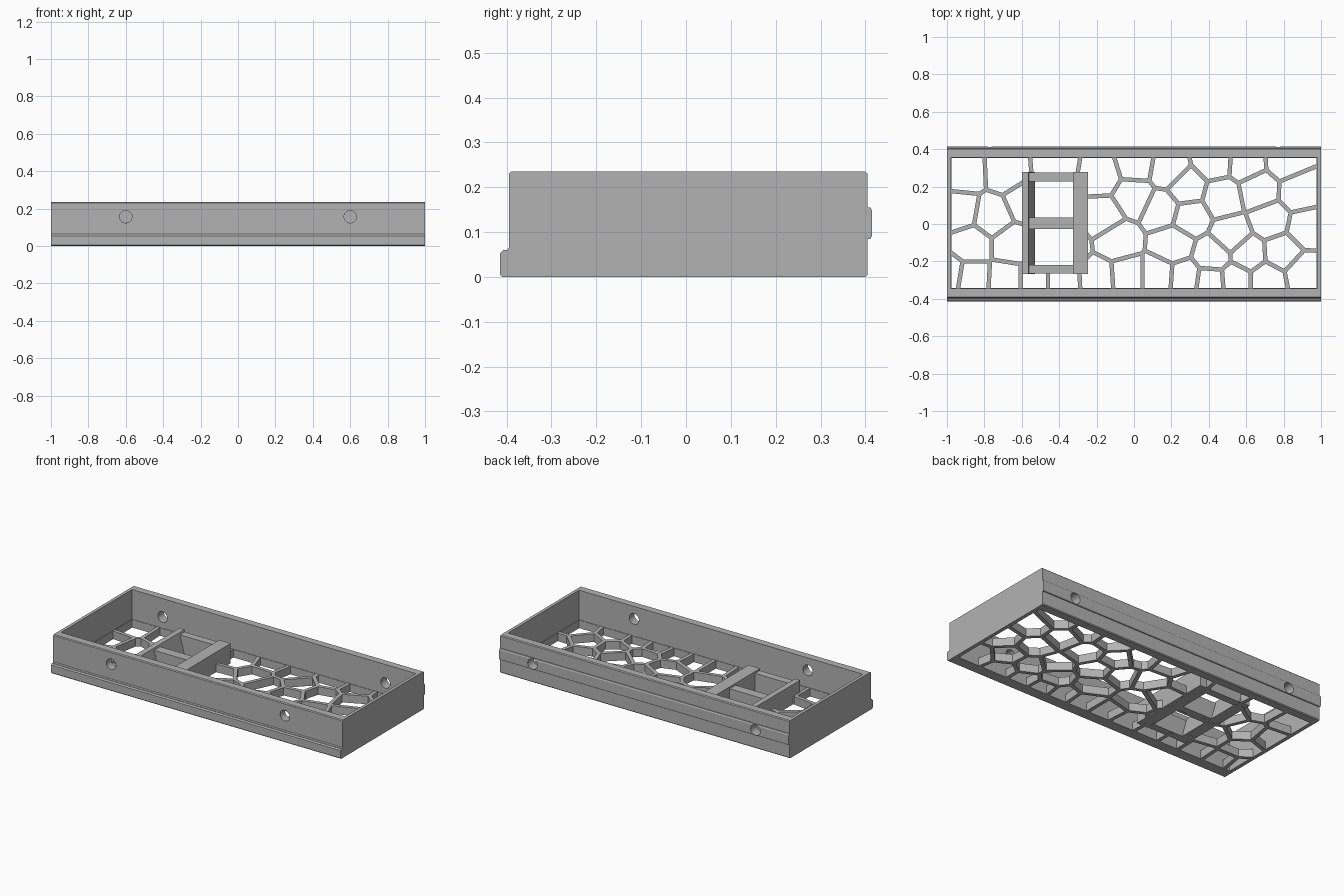
import bpy
import bmesh
from mathutils import Vector, Matrix

old = bpy.data.objects.get("Cube")
if old:
    bpy.data.objects.remove(old, do_unlink=True)

grey = bpy.data.materials.new("plain_grey")
grey.use_nodes = True
grey.diffuse_color = (0.45, 0.45, 0.45, 1)
grey.node_tree.nodes["Principled BSDF"].inputs["Base Color"].default_value = grey.diffuse_color


def add_prism(bm, points, direction):
    """Extrude a closed outline of 3D points along a direction."""
    verts = [bm.verts.new(p) for p in points]
    face = bm.faces.new(verts)
    out = bmesh.ops.extrude_face_region(bm, geom=[face])
    moved = [g for g in out["geom"] if isinstance(g, bmesh.types.BMVert)]
    bmesh.ops.translate(bm, verts=moved, vec=direction)
    if face.is_valid:
        return
    bm.faces.new(verts)


def add_box(bm, x0, x1, y0, y1, z0, z1):
    size = Matrix.Diagonal((x1 - x0, y1 - y0, z1 - z0, 1))
    place = Matrix.Translation(((x0 + x1) / 2, (y0 + y1) / 2, (z0 + z1) / 2))
    bmesh.ops.create_cube(bm, size=1, matrix=place @ size)


def finish(bm, name):
    bmesh.ops.recalc_face_normals(bm, faces=bm.faces)
    mesh = bpy.data.meshes.new(name)
    bm.to_mesh(mesh)
    bm.free()
    mesh.materials.append(grey)
    obj = bpy.data.objects.new(name, mesh)
    bpy.context.scene.collection.objects.link(obj)
    return obj


def clip(poly, point, normal):
    """Keep the part of a polygon behind a line."""
    result = []
    for a, b in zip(poly, poly[1:] + poly[:1]):
        da, db = (a - point).dot(normal), (b - point).dot(normal)
        if da <= 0:
            result.append(a)
        if da * db < 0:
            result.append(a + (b - a) * (da / (da - db)))
    return result


# Tray body: one side profile (y, z) with front ledge and back rail
profile = [(-.41, 0), (.40, 0), (.405, .005), (.405, .085), (.411, .085), (.415, .092),
           (.415, .148), (.411, .155), (.405, .155), (.405, .23), (.40, .235),
           (-.39, .235), (-.395, .23), (-.395, .065), (-.4, .06), (-.408, .06),
           (-.415, .053), (-.415, .005)]
bm = bmesh.new()
add_prism(bm, [Vector((-1, y, z)) for y, z in profile], Vector((2, 0, 0)))
tray = finish(bm, "tray")

FLOOR = .05
cutters = []

# Main cavity
bm = bmesh.new()
add_box(bm, -.98, .98, -.345, .355, FLOOR, .4)
cutters.append(finish(bm, "cavity_cutter"))

# Round holes: two through the front wall, two through the back wall
bm = bmesh.new()
for x, y, z, r in ((.6, -.39, .157, .033), (.77, .39, .12, .033)):
    for side in (-1, 1):
        place = Matrix.Translation((side * x, y, z)) @ Matrix.Rotation(1.5708, 4, "X")
        bmesh.ops.create_cone(bm, cap_ends=True, segments=32, radius1=r, radius2=r,
                              depth=.14, matrix=place)
cutters.append(finish(bm, "hole_cutter"))

# Floor lattice: centres of the irregular cells, in hundredths
centres = [
    (-91, 27), (-68, 28), (-93, 7), (-76, 4), (-58, 12), (-87, -11), (-65, -11),
    (-99, -27), (-87, -29), (-68, -30), (-53, -30), (-39, -30), (-42, 30),
    (-18, 26), (1, 32), (18, 29), (43, 34), (60, 33), (81, 34),
    (-38, 8), (-36, -12), (-17, 4), (0, 15), (15, 8), (28, 19), (30, 4), (47, 14),
    (67, 18), (88, 17), (73, 2), (92, -2), (52, -6), (-9, -9), (21, -11),
    (42, -17), (61, -16), (79, -15), (-19, -29), (-4, -28), (13, -28),
    (27, -29), (41, -31), (54, -30), (71, -30), (91, -26)]
seeds = [Vector(c) / 100 for c in centres]
HALF = .0115
bm = bmesh.new()
for s in seeds:
    cell = [Vector(p) for p in ((-.977, -.342), (.977, -.342), (.977, .352), (-.977, .352))]
    for other in seeds:
        if other is not s and len(cell) > 2:
            n = (other - s).normalized()
            cell = clip(cell, (s + other) / 2 - n * HALF, n)
    if len(cell) > 2:
        add_prism(bm, [Vector((p.x, p.y, -.05)) for p in cell], Vector((0, 0, .15)))
cutters.append(finish(bm, "lattice_cutter"))

# Two windows inside the frame, cleared of lattice
bm = bmesh.new()
add_box(bm, -.55, -.31, -.23, -.01, -.06, .12)
add_box(bm, -.55, -.31, .01, .24, -.06, .12)
cutters.append(finish(bm, "window_cutter"))

for c in cutters:
    mod = tray.modifiers.new(c.name, "BOOLEAN")
    mod.operation = "DIFFERENCE"
    mod.solver = "EXACT"
    mod.object = c
    c.hide_render = True

# Bake the cuts and drop the cutters
graph = bpy.context.evaluated_depsgraph_get()
baked = bpy.data.meshes.new_from_object(tray.evaluated_get(graph))
tray.modifiers.clear()
tray.data = baked
for c in cutters:
    bpy.data.objects.remove(c, do_unlink=True)

# Holder frame: sloped left beam, wide right beam, three cross beams
BASE, TOP = .001, .125
bm = bmesh.new()
beam = [(-.6, BASE), (-.53, BASE), (-.565, TOP), (-.6, TOP)]
add_prism(bm, [Vector((x, -.268, z)) for x, z in beam], Vector((0, .546, 0)))
finish(bm, "frame_left_beam")

bm = bmesh.new()
add_box(bm, -.325, -.245, -.268, .278, BASE, TOP)
finish(bm, "frame_right_beam")

for name, y0, y1 in (("front", -.265, -.218), ("middle", -.026, .034), ("back", .228, .275)):
    bm = bmesh.new()
    add_box(bm, -.57, -.32, y0, y1, BASE + .0005, TOP - .012)
    finish(bm, "frame_" + name + "_crossbar")
